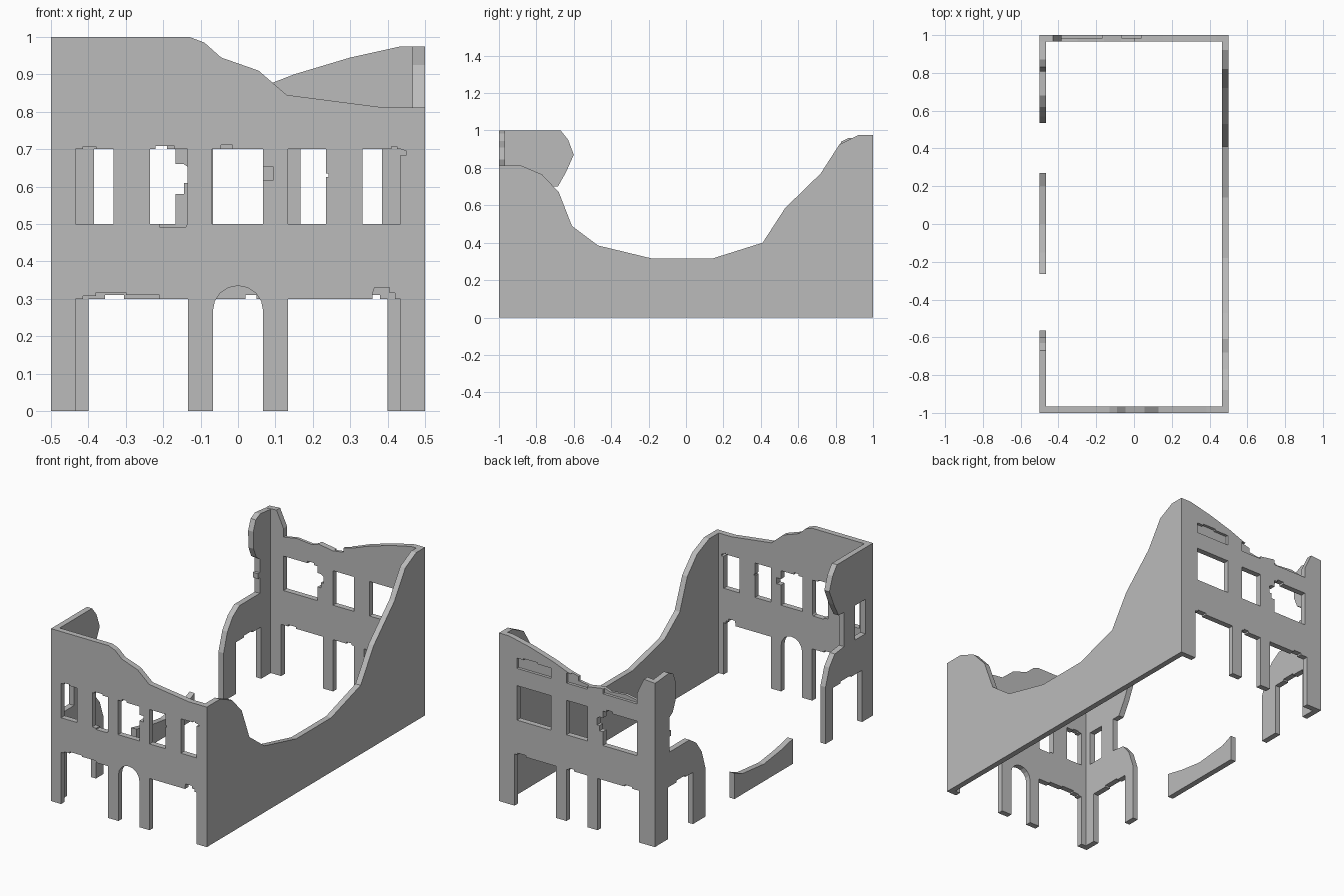
import bpy
import bmesh
from math import sin, cos, pi, radians
from mathutils import Matrix, Euler

THICK = .033
HALF = THICK / 2
SILL, HEAD, LINTEL = .5, .7, .3

default_cube = bpy.data.objects.get("Cube")
if default_cube:
    bpy.data.objects.remove(default_cube)

# Single stone colour
stone = bpy.data.materials.new("grey_stone")
stone.use_nodes = True
stone_colour = (.5, .5, .5, 1)
stone.diffuse_color = stone_colour
for node in stone.node_tree.nodes:
    if node.type == "BSDF_PRINCIPLED":
        node.inputs["Base Color"].default_value = stone_colour
        node.inputs["Roughness"].default_value = .9


def slab(name, outline, holes, offset, sideways=False, half=HALF):
    """Upright slab from a filled outline with holes, placed at an offset across its plane."""
    curve = bpy.data.curves.new(name + "_profile", "CURVE")
    curve.dimensions = "2D"
    curve.fill_mode = "BOTH"
    curve.extrude = half
    for loop in [outline] + holes:
        spline = curve.splines.new("POLY")
        spline.points.add(len(loop) - 1)
        for point, (along, height) in zip(spline.points, loop):
            point.co = (along, height, 0, 1)
        spline.use_cyclic_u = True
    profile = bpy.data.objects.new(name + "_profile", curve)
    bpy.context.collection.objects.link(profile)
    graph = bpy.context.evaluated_depsgraph_get()
    mesh = bpy.data.meshes.new_from_object(profile.evaluated_get(graph))
    bpy.data.objects.remove(profile)

    # Stand the profile up and weld it into a closed solid
    turn = Euler((radians(90), 0, radians(90) if sideways else 0)).to_matrix().to_4x4()
    shift = (offset, 0, 0) if sideways else (0, offset, 0)
    mesh.transform(Matrix.Translation(shift) @ turn)
    bm = bmesh.new()
    bm.from_mesh(mesh)
    bmesh.ops.remove_doubles(bm, verts=bm.verts, dist=.0001)
    bmesh.ops.recalc_face_normals(bm, faces=bm.faces)
    for face in bm.faces:
        face.smooth = False
    bm.to_mesh(mesh)
    bm.free()
    mesh.materials.clear()
    mesh.materials.append(stone)
    mesh.name = name
    obj = bpy.data.objects.new(name, mesh)
    bpy.context.collection.objects.link(obj)
    return obj


def window(left, right, right_chips=(), top_chips=(), bottom_chips=()):
    """Window outline, anticlockwise, with broken points slipped into its edges."""
    return [(left, SILL), *bottom_chips, (right, SILL), *right_chips,
            (right, HEAD), *top_chips, (left, HEAD)]


def doorway(left, right, chips=()):
    """Open-bottomed doorway path from left to right, with a broken lintel."""
    return [(left, 0), (left, LINTEL), *chips, (right, LINTEL), (right, 0)]


def bump(start, end, level, base):
    """Square chip rising from a base level."""
    return [(start, base), (start, level), (end, level), (end, base)]


def notch(low, high, depth, edge):
    """Square chip in an upright edge."""
    return [(edge, low), (depth, low), (depth, high), (edge, high)]


# Front wall: three ground openings, the middle one arched, and five windows
arch_radius = .067
arch = [(-arch_radius, 0)]
arch += [(-arch_radius * cos(pi * i / 8), .268 + arch_radius * sin(pi * i / 8)) for i in range(9)]
arch += [(arch_radius, 0)]
left_chips = [(-.415, LINTEL), (-.415, .308), (-.38, .308), (-.38, .317),
              (-.3, .317), (-.3, .31), (-.21, .31), (-.21, LINTEL)]
right_chips = [(.36, LINTEL), (.36, .315), (.365, .33), (.405, .33),
               (.405, .315), (.42, .315), (.42, LINTEL)]
front_outline = [(-.5, 0), *doorway(-.435, -.133, left_chips), *arch,
                 *doorway(.133, .435, right_chips), (.5, 0),
                 (.5, .812), (.385, .812), (.13, .845), (.055, .91),
                 (-.045, .945), (-.09, .985), (-.13, 1), (-.5, 1)]
front_windows = [
    window(-.435, -.333, top_chips=bump(-.38, -.415, .707, HEAD)),
    window(-.235, -.135, top_chips=bump(-.17, -.22, .708, HEAD),
           bottom_chips=[(-.21, SILL), (-.21, .492), (-.14, .492)]),
    window(-.07, .067, notch(.617, .652, .095, .067), bump(-.015, -.045, .711, HEAD)),
    window(.133, .235, notch(.625, .635, .242, .235)),
    window(.333, .435, [(.435, .685), (.45, .685), (.45, .695)],
           [(.425, HEAD), (.425, .707), (.41, .707), (.41, HEAD)]),
]
slab("front_wall", front_outline, front_windows, HALF - 1)

# Back wall: three square ground openings, three windows and a broken top
back_outline = [(-.5, 0), *doorway(-.4, -.133, bump(-.355, -.305, .31, LINTEL)),
                *doorway(-.067, .067, bump(.02, .05, .31, LINTEL)),
                *doorway(.133, .4, bump(.325, .38, .31, LINTEL)), (.5, 0),
                (.5, .975), (.435, .975), (.3, .945), (.15, .9), (.06, .865),
                (0, .85), (0, .825), (-.07, .815), (-.16, .83), (-.2, .815),
                (-.3, .825), (-.385, .81), (-.385, .86), (-.43, .955), (-.5, .95)]
back_windows = [
    window(-.385, -.167, [(-.167, .58), (-.145, .58), (-.145, .61), (-.13, .61),
                          (-.13, .65), (-.145, .66), (-.167, .66)],
           bump(-.19, -.23, .712, HEAD)),
    window(-.067, .067),
    window(.167, .385),
]
back_wall = slab("back_wall", back_outline, back_windows, 1 - HALF)

# Shallow blind panels cut into the outer half of the back wall
for left, right in ((-.385, -.167), (-.067, .067), (.167, .385)):
    width = right - left
    panel = [(left, .8), (right, .8), (right, .86), (right - width * .2, .86),
             (right - width * .2, .868), (right - width * .6, .868),
             (right - width * .6, .86), (left, .86)]
    cutter = slab("panel_cutter", panel, [], 1, sideways=False, half=HALF)
    cutter.hide_render = True
    cut = back_wall.modifiers.new("blind_panel", "BOOLEAN")
    cut.operation = "DIFFERENCE"
    cut.solver = "EXACT"
    cut.object = cutter
    bpy.context.view_layer.objects.active = back_wall
    bpy.ops.object.modifier_apply(modifier=cut.name)
    bpy.data.objects.remove(cutter)

# Long solid wall on the left side, collapsed in the middle
END = 1 - THICK
left_outline = [(-END, 0), (END, 0), (END, .975), (.92, .975), (.82, .925), (.72, .77),
                (.53, .585), (.41, .4), (.14, .315), (-.18, .315), (-.47, .385),
                (-.61, .49), (-.68, .67), (-.77, .765), (-.88, .812), (-END, .812)]
slab("left_wall", left_outline, [], .5 - HALF, sideways=True)

# Right side: a tall front remnant, a low middle remnant and a back remnant
RIGHT = HALF - .5
front_remnant = [(-END, 0), *doorway(-.9, -.635, bump(-.8, -.7, .31, LINTEL)), (-.565, 0),
                 (-.565, .33), (-.6, .43), (-.65, .49), (-.735, SILL), (-.735, HEAD),
                 (-.685, HEAD), (-.64, .78), (-.6, .87), (-.63, .95), (-.67, 1), (-END, 1)]
slab("right_wall_front", front_remnant, [window(-.93, -.835)], RIGHT, sideways=True)

middle_remnant = [(-.265, 0), (.27, 0), (.27, .15), (.2, .12), (0, .1), (-.15, .12), (-.265, .145)]
slab("right_wall_middle", middle_remnant, [], RIGHT, sideways=True)

back_remnant = [(.535, 0), *doorway(.65, .88, bump(.72, .8, .31, LINTEL)), (END, 0),
                (END, .95), (.87, .96), (.83, .94), (.807, .88), (.81, .78), (.835, .72),
                (.867, HEAD), *notch(.62, .59, .85, .867), (.867, SILL), (.68, SILL),
                (.62, .46), (.57, .39), (.535, .28)]
slab("right_wall_back", back_remnant, [], RIGHT, sideways=True)
